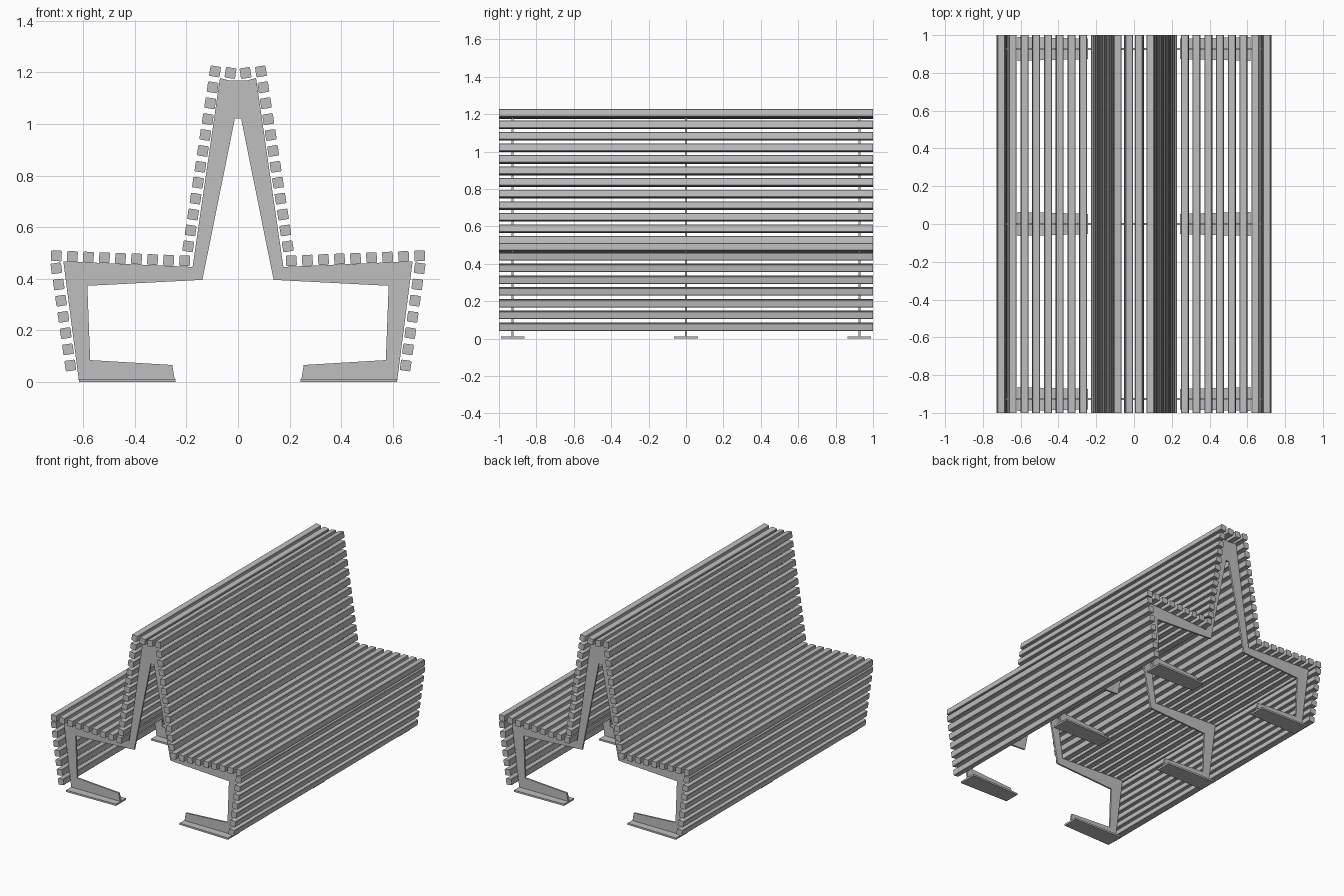
import bpy, bmesh
from math import radians
from mathutils import Matrix, Vector

old = bpy.data.objects.get("Cube")
if old:
    bpy.data.objects.remove(old, do_unlink=True)

grey = bpy.data.materials.new("light grey")
grey.use_nodes = True
colour = (0.52, 0.52, 0.52, 1)
grey.diffuse_color = colour
grey.node_tree.nodes["Principled BSDF"].inputs["Base Color"].default_value = colour


def add_object(name, bm):
    bmesh.ops.recalc_face_normals(bm, faces=bm.faces)
    mesh = bpy.data.meshes.new(name)
    bm.to_mesh(mesh)
    bm.free()
    mesh.materials.append(grey)
    obj = bpy.data.objects.new(name, mesh)
    bpy.context.collection.objects.link(obj)
    return obj


def prism(name, outline, direction):
    """Extrude a flat outline along a direction."""
    bm = bmesh.new()
    face = bm.faces.new([bm.verts.new(p) for p in outline])
    new = bmesh.ops.extrude_face_region(bm, geom=[face])["geom"]
    bmesh.ops.translate(bm, vec=direction,
                        verts=[v for v in new if isinstance(v, bmesh.types.BMVert)])
    return add_object(name, bm)


def slat(name, x, z, tilt):
    """Square bar along y, with slightly eased edges."""
    bm = bmesh.new()
    bmesh.ops.create_cube(bm, size=1, matrix=Matrix.Diagonal((0.041, 2, 0.041, 1)))
    long_edges = [e for e in bm.edges
                  if abs(e.verts[0].co.y - e.verts[1].co.y) > 1]
    bmesh.ops.bevel(bm, geom=long_edges, offset=0.003, segments=1, affect='EDGES')
    obj = add_object(name, bm)
    obj.location = (x, 0, z)
    obj.rotation_euler.y = radians(tilt)


def slat_row(name, start, end, count, tilt):
    """Evenly spaced slats, on both sides of the bench."""
    a, b = Vector(start), Vector(end)
    for i in range(count):
        p = a.lerp(b, i / max(count - 1, 1))
        for side, s in (("left", 1), ("right", -1)):
            slat(f"{side}_{name}_{i + 1}", s * p.x, p.y, s * tilt)


# Slats
slat_row("seat_slat", (0.704, 0.489), (0.207, 0.470), 9, -2)
slat_row("skirt_slat", (0.704, 0.441), (0.650, 0.064), 7, 8)
slat_row("back_slat", (0.193, 0.526), (0.089, 1.204), 12, -8.8)
slat_row("top_slat", (0.029, 1.198), (0.029, 1.198), 1, -8.8)

# Frame outline for one half, from the ridge round the foot to the inner apex
half = [(0.03, 1.168), (0.07, 1.178), (0.176, 0.446), (0.677, 0.468),
        (0.617, 0.006), (0.245, 0.006), (0.255, 0.066), (0.573, 0.085),
        (0.584, 0.373), (0.138, 0.396), (0.012, 1.022)]
outline = half + [(-x, z) for x, z in reversed(half)]
thick = 0.012

for place, y in (("front", -0.927), ("middle", 0), ("back", 0.927)):
    prism(f"{place}_frame", [(x, y - thick / 2, z) for x, z in outline], (0, thick, 0))
    # Foot plates, a little narrower towards the middle
    for side, s in (("left", 1), ("right", -1)):
        plate = [(0.617, -0.063), (0.617, 0.063), (0.243, 0.054), (0.243, -0.054)]
        prism(f"{place}_{side}_foot_plate",
              [(s * x, y + dy, 0) for x, dy in plate], (0, 0, 0.012))
